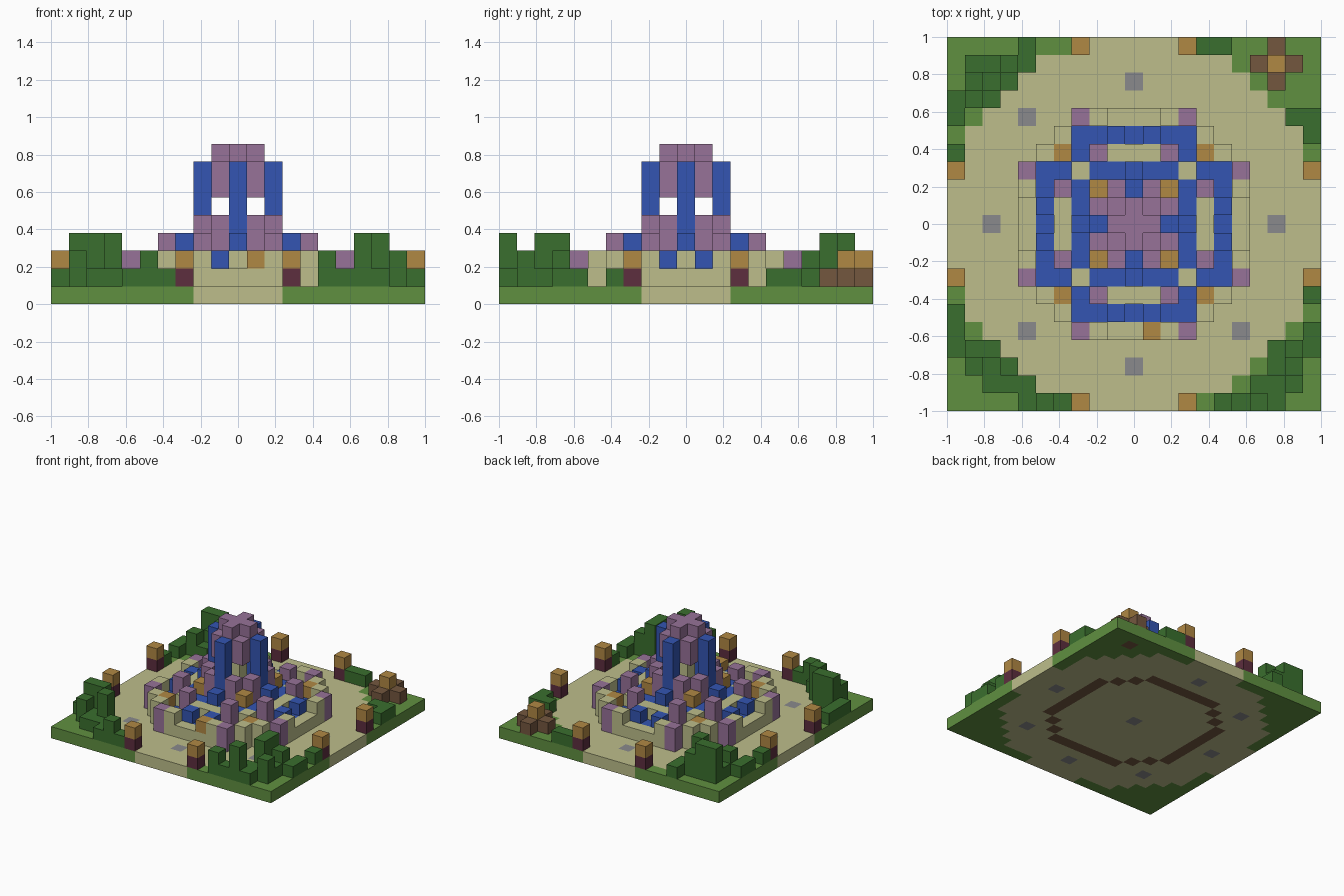
import bpy
import bmesh
from mathutils import Vector

if "Cube" in bpy.data.objects:
    bpy.data.objects.remove(bpy.data.objects["Cube"])

N = 10                      # cells run from -N to N
CELL = 2 / (2 * N + 1)


def material(name, rgb):
    lin = [((c / 255 + 0.055) / 1.055) ** 2.4 for c in rgb] + [1]
    m = bpy.data.materials.new(name)
    m.use_nodes = True
    m.diffuse_color = lin
    m.node_tree.nodes["Principled BSDF"].inputs["Base Color"].default_value = lin
    return m


SAND = material("sandstone", (189, 190, 139))
GRASS = material("grass", (96, 144, 64))
LEAF = material("dark_leaves", (58, 111, 46))
WATER = material("water_blue", (51, 85, 178))
PURPLE = material("purple_stone", (151, 114, 152))
GLOW = material("lamp_orange", (176, 136, 68))
WOOD = material("brown_wood", (116, 87, 63))
GREY = material("grey_stone", (138, 138, 140))
MAROON = material("maroon_post", (93, 46, 62))

parts = {}                  # part name -> (material, cells)
filled = {}                 # cell -> part name


def put(part, mat, spots, low, high=None):
    """Stack cells of one part on each spot from level low to level high."""
    cells = parts.setdefault(part, (mat, set()))[1]
    for x, y in spots:
        for z in range(low, (low if high is None else high) + 1):
            if (x, y, z) in filled:
                parts[filled[x, y, z]][1].discard((x, y, z))
            filled[x, y, z] = part
            cells.add((x, y, z))


def sym(*spots):
    """Repeat spots in all quarters and across the diagonals."""
    return {(sx * a, sy * b) for x, y in spots for a, b in ((x, y), (y, x))
            for sx in (-1, 1) for sy in (-1, 1)}


def run(y, x0, x1):
    return [(x, y) for x in range(x0, x1 + 1)]


# ground: round plaza in a grass square
span = range(-N, N + 1)
ground = [(x, y) for x in span for y in span]
put("plaza", SAND, [p for p in ground if p[0] ** 2 + p[1] ** 2 <= 106], 0)
put("lawn", GRASS, [p for p in ground if p[0] ** 2 + p[1] ** 2 > 106], 0)
put("paving_stone", GREY,
    [(0, 0), (-6, 6), (-6, -6), (6, -6)] + list(sym((8, 0))), 0)

# outer basin wall with brown footing
wall = sym((5, 4), *run(6, 0, 3))
put("wall_footing", WOOD, wall, 0)
put("outer_wall", SAND, wall, 1)
put("outer_wall", SAND, sym((5, 4), (2, 6)), 2)
put("wall_pillar", PURPLE, sym((3, 6)), 1, 2)
put("wall_lantern", GLOW, [(1, -6)], 2)

# outer pool, with raised spouts
put("outer_pool", WATER, sym((3, 4), *run(5, 0, 3)), 1)
put("spout", WATER, sym((1, 5)), 1, 2)
put("corner_lantern", GLOW, sym((4, 4)), 1, 2)

# inner basin
put("inner_wall", SAND, sym((0, 4), (1, 4), (3, 3)), 1, 2)
put("inner_pillar", PURPLE, sym((2, 4)), 1, 3)
put("inner_pool", WATER, sym(*run(3, 0, 2)), 1, 2)
put("spill", WATER, sym((0, 3)), 3)

# tower
put("tower_lantern", GLOW, sym((2, 2)), 1, 3)
put("tower_pier", PURPLE, sym((1, 2)), 1, 4)
put("water_column", WATER, sym((0, 2)), 1, 7)
put("tower_core", SAND, [(0, 0)], 1, 5)
put("tower_core", SAND, sym((0, 1), (1, 1)), 1, 2)
put("tower_cap", PURPLE, sym((1, 1)), 6, 7)
put("tower_cap", PURPLE, sym((0, 0), (0, 1)), 6, 8)

# lamp posts round the edge
posts = sym((3, N))
put("lamp_post", MAROON, posts, 1)
put("lamp_head", GLOW, posts, 2)

# camp fire
put("fire_log", WOOD, [(8, 9)], 0, 1)
put("fire_log", WOOD, [(8, 10), (7, 9), (9, 9), (8, 8)], 1)
put("fire", GLOW, [(8, 9)], 2)

# hedges: runs of (row, first, last), then taller clumps
hedges = {
    "back_right_hedge": [(10, -6, -6), (9, -9, -6), (8, -9, -7), (7, -10, -8),
                         (6, -10, -10), (4, -10, -10)],
    "front_right_hedge": [(-5, -10, -10), (-6, -10, -10), (-7, -10, -8),
                          (-8, -9, -7), (-9, -8, -6), (-10, -6, -4)],
    "front_left_hedge": [(-4, 10, 10), (-6, 10, 10), (-7, 8, 10), (-8, 8, 9),
                         (-9, 7, 9), (-10, 5, 8)],
    "back_left_hedge": [(10, 4, 5), (6, 9, 10), (5, 10, 10)],
}
tall = [(-9, 9), (-8, 9), (-7, 8), (-9, -7), (-8, -7), (-7, -8),
        (7, -10), (8, -8), (8, -7)]
middle = [(-7, 9), (-8, 8), (-9, 7), (-9, -8), (-5, -10),
          (5, -10), (9, -9), (9, -7)]
for name, rows in hedges.items():
    spots = [p for row in rows for p in run(*row)]
    put(name, LEAF, spots, 1)
    put(name, LEAF, [p for p in spots if p in middle], 2)
    put(name, LEAF, [p for p in spots if p in tall], 2, 3)

# turn each part into a mesh of its exposed cell sides
for name, (mat, cells) in parts.items():
    bm = bmesh.new()
    for cell in sorted(cells):
        centre = Vector(cell) + Vector((0, 0, 0.5))
        for axis in range(3):
            for sign in (-1, 1):
                n = Vector((0, 0, 0))
                n[axis] = sign
                if tuple(int(c) for c in Vector(cell) + n) in filled:
                    continue
                u = Vector((n.y, n.z, n.x))
                v = n.cross(u)
                corners = [(a, b) for a, b in ((-1, -1), (1, -1), (1, 1), (-1, 1))]
                bm.faces.new([bm.verts.new((centre + (n + a * u + b * v) / 2) * CELL)
                              for a, b in corners])
    bmesh.ops.remove_doubles(bm, verts=bm.verts, dist=CELL / 100)
    mesh = bpy.data.meshes.new(name)
    bm.to_mesh(mesh)
    bm.free()
    mesh.materials.append(mat)
    bpy.context.collection.objects.link(bpy.data.objects.new(name, mesh))
